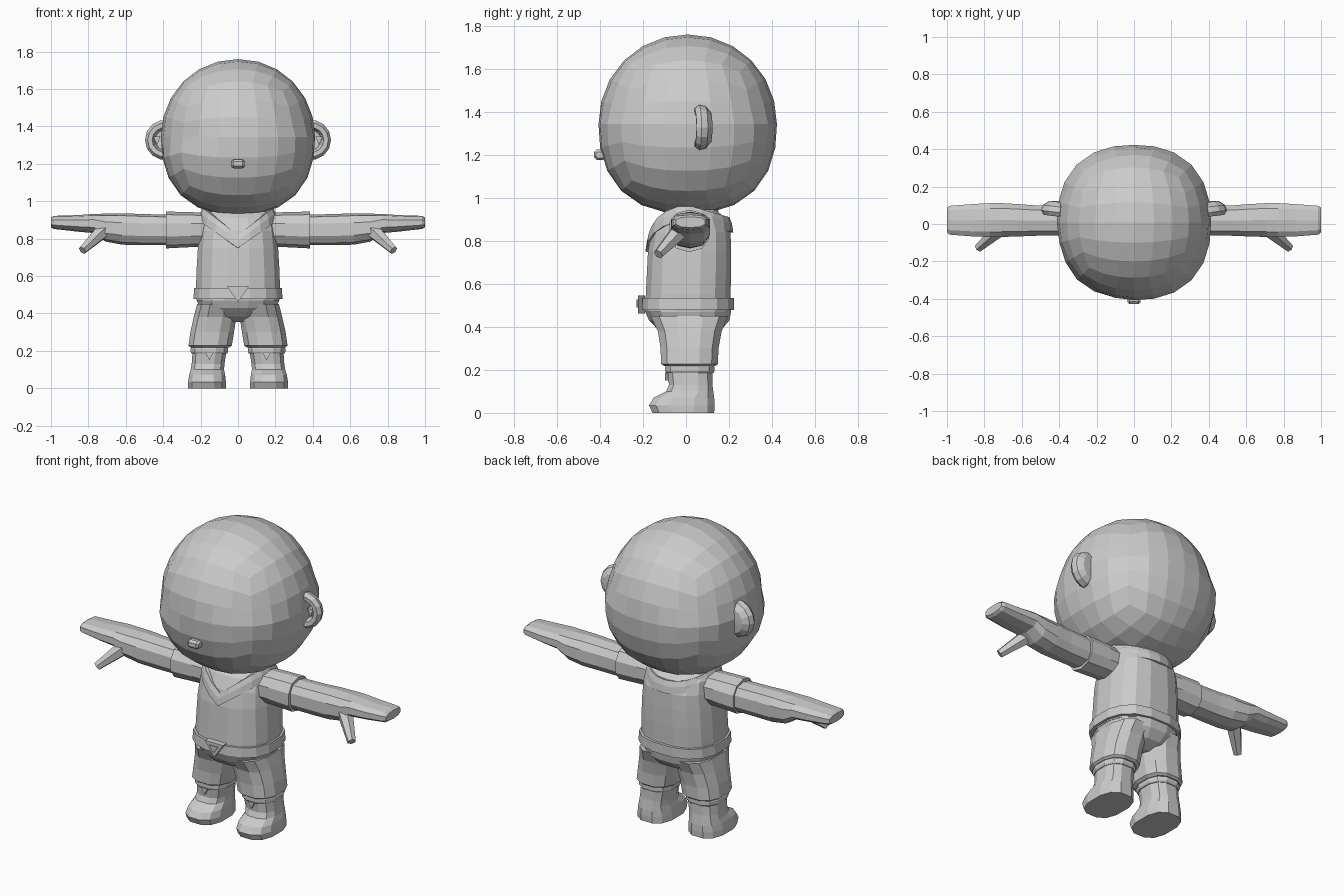
import bpy, bmesh, math
from mathutils import Vector, Matrix

clay = bpy.data.materials.new("plain grey")
clay.diffuse_color = (0.6, 0.6, 0.6, 1)


def finish(name, bm, mirror=False):
    bmesh.ops.recalc_face_normals(bm, faces=bm.faces)
    me = bpy.data.meshes.new(name)
    bm.to_mesh(me)
    bm.free()
    me.materials.append(clay)
    ob = bpy.data.objects.new(name, me)
    bpy.context.collection.objects.link(ob)
    if mirror:
        mod = ob.modifiers.new("mirror", 'MIRROR')
        mod.use_mirror_merge = False
    return ob


def skin(bm, rings, closed=False):
    """Join rings of points with quads; cap the ends unless closed."""
    vs = [[bm.verts.new(p) for p in r] for r in rings]
    n = len(vs[0])
    pairs = list(zip(vs, vs[1:])) + ([(vs[-1], vs[0])] if closed else [])
    for a, b in pairs:
        for i in range(n):
            j = (i + 1) % n
            bm.faces.new((a[i], a[j], b[j], b[i]))
    if not closed:
        bm.faces.new(vs[0])
        bm.faces.new(vs[-1])


def loft(name, axis, rows, n=12, power=2.0, mirror=False):
    """rows: (position, a_min, a_max, b_min, b_max) rounded sections on an axis."""
    rings = []
    for t, a0, a1, b0, b1 in rows:
        ring = []
        for i in range(n):
            th = 2 * math.pi * (i + 0.5) / n
            c, s = math.cos(th), math.sin(th)
            c = math.copysign(abs(c) ** (2 / power), c)
            s = math.copysign(abs(s) ** (2 / power), s)
            a = (a0 + a1) / 2 + (a1 - a0) / 2 * c
            b = (b0 + b1) / 2 + (b1 - b0) / 2 * s
            ring.append((a, b, t) if axis == 'z' else (t, a, b))
        rings.append(ring)
    bm = bmesh.new()
    skin(bm, rings)
    return finish(name, bm, mirror)


def plate(name, points, y0, y1, mirror=False):
    """Flat outline in x, z extruded along y."""
    bm = bmesh.new()
    skin(bm, [[(x, y, z) for x, z in points] for y in (y0, y1)])
    return finish(name, bm, mirror)


# head: gridded ball, fuller around the jaw
bm = bmesh.new()
bmesh.ops.create_cube(bm, size=2)
bmesh.ops.subdivide_edges(bm, edges=bm.edges[:], cuts=5, use_grid_fill=True)
for v in bm.verts:
    d = Vector([math.tan(c * math.pi / 4) for c in v.co]).normalized()
    p = 2.35 if d.z < 0 else 2.04
    d /= sum(abs(c) ** p for c in d) ** (1 / p)
    v.co = (d.x * 0.412, d.y * 0.415 + 0.008, d.z * 0.417 + 1.343)
finish("head", bm)

# nose
loft("nose", 'x', [(-0.036, -0.42, -0.38, 1.185, 1.215), (-0.024, -0.43, -0.37, 1.175, 1.226),
                   (0.024, -0.43, -0.37, 1.175, 1.226), (0.036, -0.42, -0.38, 1.185, 1.215)], 8, 2.6)

# ears: turned discs with a hollow front
bm = bmesh.new()
prof = [(0.012, 0.02), (0.055, 0.015), (0.066, -0.03), (0.09, -0.032), (0.107, -0.01),
        (0.1, 0.02), (0.07, 0.045), (0.02, 0.05)]
skin(bm, [[(r * math.cos(a), y, r * math.sin(a))
           for a in [2 * math.pi * i / 14 for i in range(14)]] for r, y in prof])
bm.transform(Matrix.Translation((0.39, 0.07, 1.328)) @ Matrix.Rotation(0.12, 4, 'Z'))
finish("ear", bm, True)
plate("ear_fold", [(0.415, 1.345), (0.452, 1.345), (0.433, 1.30)], 0.055, 0.09, True)

# neck and torso
loft("neck", 'z', [(0.88, -0.15, 0.15, -0.11, 0.16), (0.98, -0.14, 0.14, -0.10, 0.15)], 12)
loft("torso", 'z', [(0.47, -0.225, 0.225, -0.195, 0.21), (0.55, -0.228, 0.228, -0.19, 0.21),
                    (0.65, -0.224, 0.224, -0.185, 0.213), (0.75, -0.218, 0.218, -0.18, 0.213),
                    (0.84, -0.208, 0.208, -0.165, 0.21), (0.91, -0.20, 0.20, -0.13, 0.18),
                    (0.945, -0.18, 0.18, -0.09, 0.14)], 16, 2.5)

# belt with triangular buckle
loft("belt", 'z', [(0.478, -0.242, 0.242, -0.208, 0.226),
                   (0.535, -0.238, 0.238, -0.205, 0.226)], 16, 2.5)
plate("buckle", [(-0.06, 0.545), (0.06, 0.545), (0, 0.462)], -0.224, -0.19)
plate("buckle_centre", [(-0.028, 0.528), (0.028, 0.528), (0, 0.49)], -0.23, -0.22)

# neckerchief: folded band dipping to a point in front
rings = []
for i in range(20):
    a = 2 * math.pi * i / 20
    c, s = math.cos(a), math.sin(a)
    front = max(0, -s)
    back = max(0, s)
    ring = []
    for out, dz in ((0.0, 0.03), (0.012, 0.0), (0.018, -0.04), (-0.02, -0.045), (-0.03, 0.02)):
        x = (0.19 + out) * c
        y = 0.012 + ((0.183 + out) if s < 0 else (0.19 + out)) * s
        z = 0.935 + dz - 0.145 * (1 - abs(c)) * (front > 0) - 0.055 * back
        ring.append((x, y, z))
    rings.append(ring)
bm = bmesh.new()
skin(bm, rings, True)
finish("neckerchief", bm)

# sleeves, arms with mitten hands, thumbs
loft("sleeve", 'x', [(0.12, -0.075, 0.105, 0.755, 0.935), (0.25, -0.08, 0.11, 0.755, 0.942),
                     (0.385, -0.082, 0.112, 0.748, 0.945)], 10, 2.3, True)
loft("arm", 'x', [(0.36, -0.065, 0.10, 0.765, 0.928), (0.52, -0.066, 0.102, 0.765, 0.932),
                  (0.62, -0.07, 0.11, 0.768, 0.936), (0.71, -0.073, 0.115, 0.785, 0.934),
                  (0.77, -0.073, 0.115, 0.83, 0.932), (0.86, -0.07, 0.11, 0.838, 0.926),
                  (0.985, -0.06, 0.10, 0.852, 0.922), (1.0, -0.048, 0.09, 0.862, 0.912)],
     10, 2.6, True)
bm = bmesh.new()
p0, p1 = Vector((0.715, -0.025, 0.85)), Vector((0.832, -0.128, 0.738))
d = p1 - p0
bmesh.ops.create_cone(bm, cap_ends=True, segments=6, radius1=0.045, radius2=0.024, depth=d.length,
                      matrix=Matrix.Translation((p0 + p1) / 2) @ d.to_track_quat('Z', 'Y').to_matrix().to_4x4())
finish("thumb", bm, True)

# shorts: seat and two legs
loft("shorts_seat", 'z', [(0.355, -0.07, 0.07, -0.07, 0.10), (0.385, -0.16, 0.16, -0.13, 0.165),
                          (0.43, -0.21, 0.21, -0.175, 0.205), (0.485, -0.228, 0.228, -0.20, 0.215)],
     16, 2.4)
loft("shorts_leg", 'z', [(0.218, 0.045, 0.255, -0.105, 0.14), (0.228, 0.03, 0.268, -0.12, 0.152),
                         (0.30, 0.018, 0.258, -0.122, 0.155), (0.38, 0.006, 0.24, -0.135, 0.17),
                         (0.45, 0.0, 0.222, -0.17, 0.20)], 12, 2.5, True)

# boots with cuff and small triangle tab
loft("boot_cuff", 'z', [(0.185, 0.056, 0.25, -0.095, 0.13), (0.195, 0.05, 0.256, -0.1, 0.136),
                        (0.213, 0.05, 0.256, -0.1, 0.136), (0.222, 0.056, 0.25, -0.095, 0.13)],
     12, 2.5, True)
loft("boot", 'z', [(0.0, 0.062, 0.27, -0.16, 0.135), (0.035, 0.062, 0.27, -0.176, 0.137),
                   (0.07, 0.066, 0.264, -0.155, 0.135), (0.1, 0.072, 0.255, -0.095, 0.13),
                   (0.13, 0.07, 0.25, -0.082, 0.126), (0.19, 0.06, 0.246, -0.088, 0.125)],
     12, 2.6, True)
plate("boot_tab", [(0.133, 0.188), (0.173, 0.188), (0.153, 0.15)], -0.097, -0.06, True)
